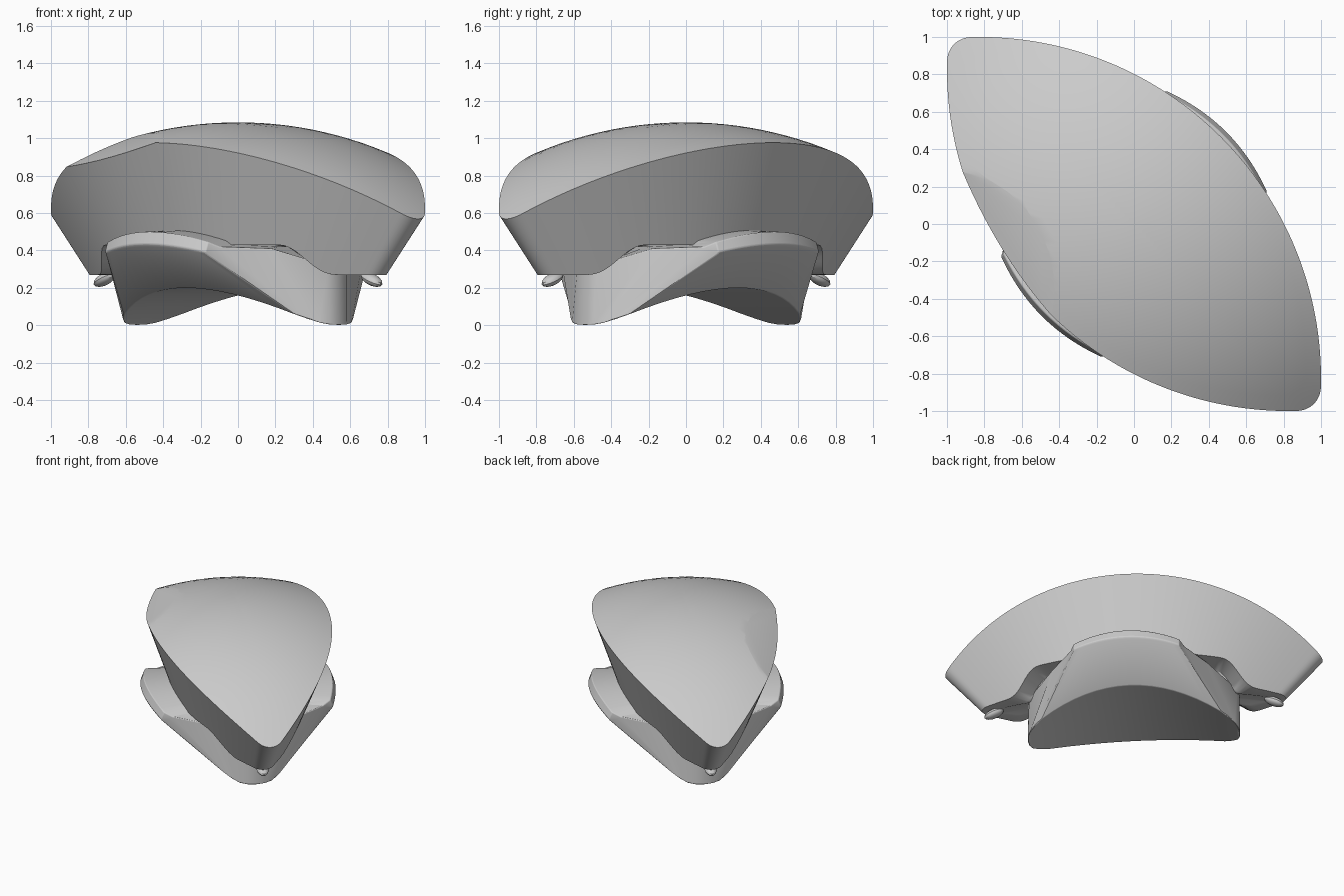
import bpy, bmesh, math
from mathutils import Matrix, Vector

if "Cube" in bpy.data.objects:
    bpy.data.objects.remove(bpy.data.objects["Cube"])

TURN = Matrix.Rotation(-math.pi / 4, 4, 'Z')   # long axis lies on the diagonal
RADIUS, CENTRE = 2.05, -0.965                  # sphere that forms the dome

grey = bpy.data.materials.new("plain_grey")
grey.use_nodes = True
colour = (0.6, 0.6, 0.6, 1)
grey.diffuse_color = colour
grey.node_tree.nodes["Principled BSDF"].inputs["Base Color"].default_value = colour


def finish(name, bm, angle=30):
    bmesh.ops.remove_doubles(bm, verts=bm.verts, dist=0.0005)
    bmesh.ops.recalc_face_normals(bm, faces=bm.faces)
    mesh = bpy.data.meshes.new(name)
    bm.to_mesh(mesh)
    bm.free()
    mesh.materials.append(grey)
    obj = bpy.data.objects.new(name, mesh)
    bpy.context.collection.objects.link(obj)
    bpy.ops.object.select_all(action='DESELECT')
    obj.select_set(True)
    bpy.context.view_layer.objects.active = obj
    bpy.ops.object.shade_smooth_by_angle(angle=math.radians(angle))
    return obj


def full_ring(quarter):
    """Mirror a quarter outline, tip to middle, into a closed loop."""
    half = quarter + [(-u, v, z) for u, v, z in quarter[-2::-1]]
    return half + [(u, -v, z) for u, v, z in half[-2:0:-1]]


def loft(rings):
    """Skin closed loops, ending in a fan or seam at both ends."""
    bm = bmesh.new()
    loops = [[bm.verts.new(p) for p in ring] for ring in rings]
    for a, b in zip(loops, loops[1:]):
        n = len(a)
        for i in range(n):
            j = (i + 1) % n
            bm.faces.new((a[i], a[j], b[j], b[i]))
    bmesh.ops.remove_doubles(bm, verts=bm.verts, dist=0.0005)
    return bm


def smoothstep(t):
    t = min(1, max(0, t))
    return t * t * (3 - 2 * t)


# Lens-shaped shell: spherical top, sides running in towards the sphere centre
ARC, HALF, TIP, ROUND = 1.825, 0.658, 1.36, 0.128
ROUND_U = TIP - ROUND
TANGENT = ROUND_U * ARC / (ARC - ROUND)


def half_width(u):
    if u > TANGENT:
        return math.sqrt(max(0, ROUND ** 2 - (u - ROUND_U) ** 2))
    return HALF - ARC + math.sqrt(ARC ** 2 - u * u)


def on_dome(u, v):
    return (u, v, CENTRE + math.sqrt(RADIUS ** 2 - u * u - v * v))


def lower(p):
    floor = 0.27 + 0.16 * smoothstep((1.2 - abs(p[0])) / 0.35)
    s = (floor - CENTRE) / (p[2] - CENTRE)
    return (p[0] * s, p[1] * s, floor)


STEPS = 40
us = [TIP * math.cos(math.pi / 2 * i / STEPS) for i in range(STEPS + 1)]
outline = full_ring([on_dome(u, half_width(u)) for u in us])
rings = [[on_dome(u * k / 12, v * k / 12) for u, v, z in outline] for k in range(13)]
bottom = [lower(p) for p in outline]
rings.append(bottom)
rings.append([(u * 0.9, v * 0.5, z) for u, v, z in bottom])
rings.append([(0, 0, 0.43)] * len(bottom))
shell = loft(rings)
shell.transform(TURN)

# Shallow flat cut on one shoulder of the dome
a, b, c = (Vector(on_dome(x, y)) for x, y in ((-0.93, 0.28), (-0.43, -0.42), (-0.55, 0.04)))
normal = (b - a).cross(c - a).normalized()
if normal.z < 0:
    normal.negate()
cut = bmesh.ops.bisect_plane(shell, geom=shell.verts[:] + shell.edges[:] + shell.faces[:],
                             plane_co=a, plane_no=normal, clear_outer=True)
rim = [e for e in cut["geom_cut"] if isinstance(e, bmesh.types.BMEdge)]
bmesh.ops.holes_fill(shell, edges=rim, sides=0)
finish("shell", shell)

# Arched cradle: upright arms meeting in feet, leaning side panels with lips
base = [(0.765, 0), (0.76, 0.06), (0.74, 0.12), (0.70, 0.17)]
top = [(0.76, 0, 0.32), (0.75, 0.07, 0.32), (0.56, 0.31, 0.41), (0.41, 0.55, 0.42)]
lip = [0, 0, 0, 0]
PANEL = 8
for k in range(PANEL + 1):
    f = 1 - k / PANEL
    base.append((0.64 * f, 0.40 - 0.18 * f * f))
    top.append((0.38 * f, 0.69 - 0.07 * f * f, 0.42 - 0.04 * f * f))
    lip.append(0.08 - 0.015 * f * f)
base = [(u, v, 0.2 * (1 - (u / 0.765) ** 2)) for u, v in base]
lip_low = [(u, v + h * 0.1, z + h * 0.2) for (u, v, z), h in zip(top, lip)]
lip_top = [(u, v - h * 0.2, z + h) for (u, v, z), h in zip(top, lip)]
inner = [(u * 0.9, v * 0.65, z + 0.01) for u, v, z in lip_top]
arch_mid = [(u, 0, z) for u, v, z in base]
roof_mid = [(u, 0, z) for u, v, z in inner]
cradle = loft([full_ring(r) for r in (arch_mid, base, top, lip_low, lip_top, inner, roof_mid)])
cradle.transform(TURN)
cradle_obj = finish("cradle", cradle)
bevel = cradle_obj.modifiers.new("soft_edges", 'BEVEL')
bevel.width = 0.015
bevel.segments = 3
bevel.limit_method = 'ANGLE'
bevel.angle_limit = math.radians(35)

# Small flattened knobs under both tips
for side, name in ((1, "front_knob"), (-1, "back_knob")):
    knob = bmesh.new()
    bmesh.ops.create_uvsphere(knob, u_segments=16, v_segments=8, radius=1)
    knob.transform(TURN @ Matrix.Translation((side * 1.01, 0, 0.245))
                   @ Matrix.Rotation(side * 0.4, 4, 'Y')
                   @ Matrix.Diagonal((0.075, 0.045, 0.03, 1)))
    finish(name, knob)
